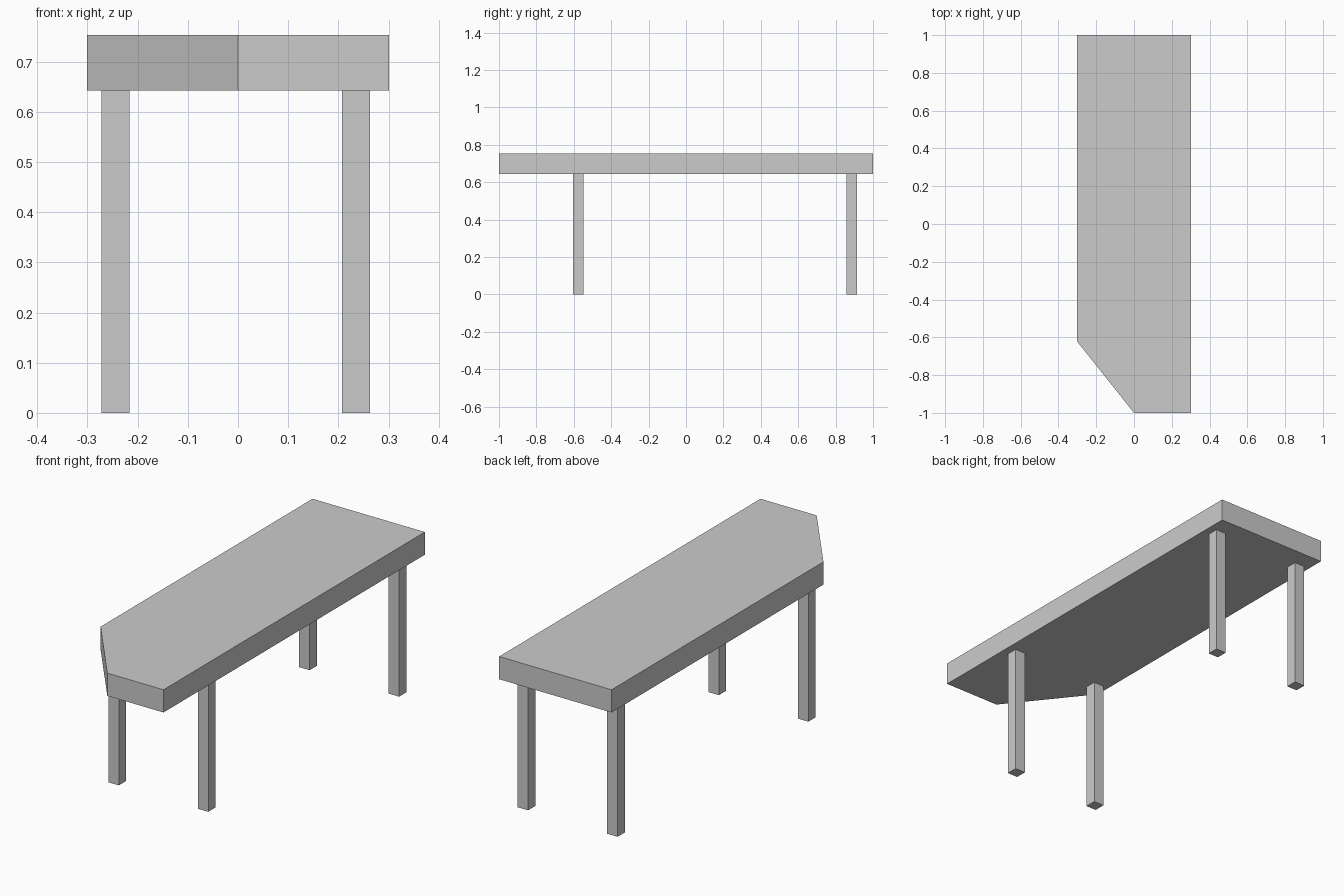
import bpy, bmesh

if "Cube" in bpy.data.objects:
    bpy.data.objects.remove(bpy.data.objects["Cube"])

TOP_Z, UNDER_Z = 0.753, 0.643
LEG = 0.056


def prism(name, outline, z0, z1):
    """Extrude a counter-clockwise xy outline from z0 up to z1."""
    bm = bmesh.new()
    face = bm.faces.new([bm.verts.new((x, y, z0)) for x, y in outline])
    ext = bmesh.ops.extrude_face_region(bm, geom=[face], use_keep_orig=True)
    verts = [g for g in ext["geom"] if isinstance(g, bmesh.types.BMVert)]
    bmesh.ops.translate(bm, verts=verts, vec=(0, 0, z1 - z0))
    bmesh.ops.recalc_face_normals(bm, faces=bm.faces)
    mesh = bpy.data.meshes.new(name)
    bm.to_mesh(mesh)
    bm.free()
    obj = bpy.data.objects.new(name, mesh)
    bpy.context.collection.objects.link(obj)
    return obj


# Thick table top with one corner cut off
prism("table_top",
      [(0, -1), (0.301, -1), (0.301, 1), (-0.301, 1), (-0.301, -0.622)],
      UNDER_Z, TOP_Z)

# Four square legs
h = LEG / 2
square = [(-h, -h), (h, -h), (h, h), (-h, h)]
for end, y in (("front", -0.575), ("back", 0.885)):
    for side, x in (("left", -0.2445), ("right", 0.235)):
        leg = prism(f"{end}_{side}_leg", square, 0, UNDER_Z)
        leg.location = (x, y, 0)
